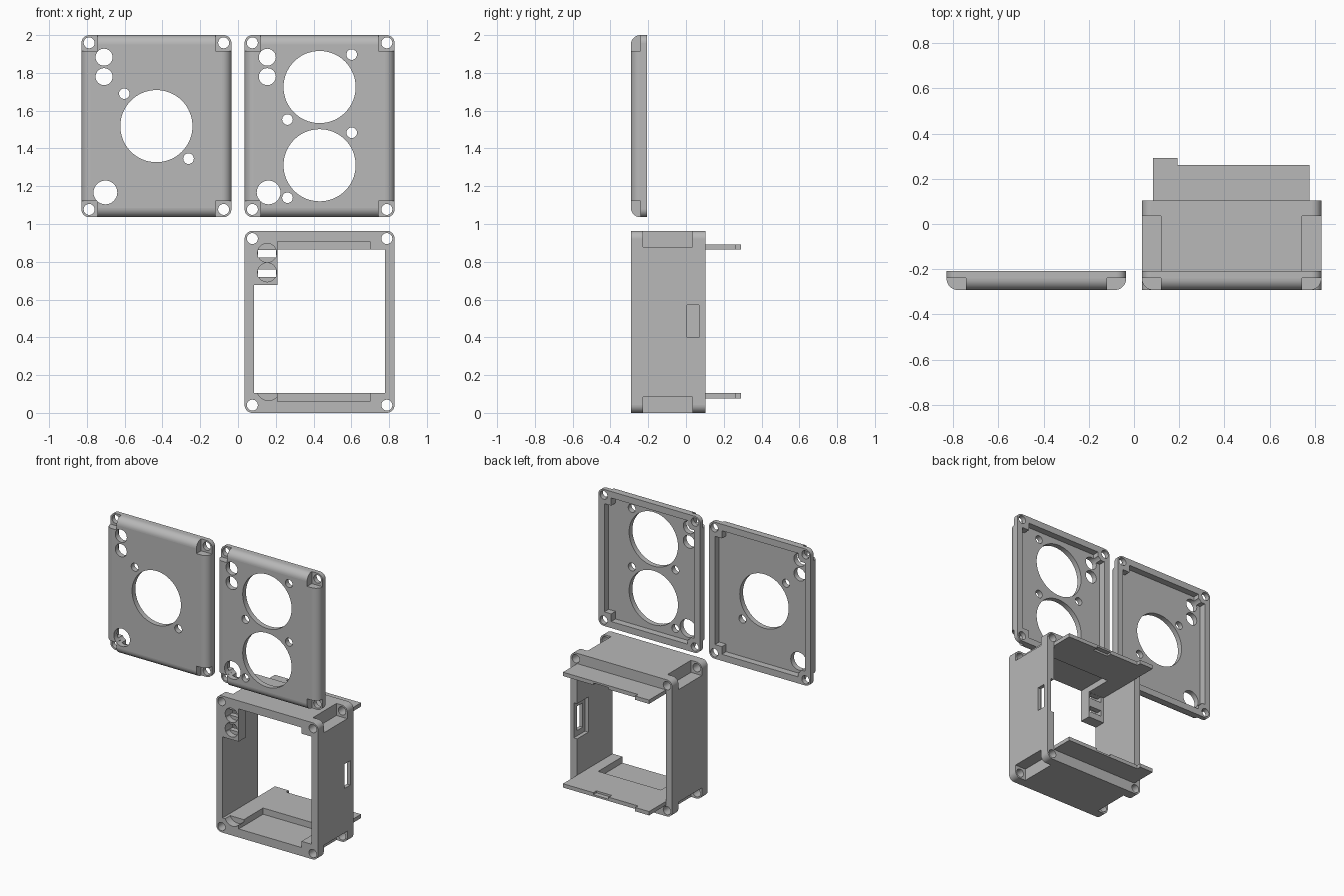
import bpy
import bmesh
from math import cos, sin, pi

cube = bpy.data.objects.get("Cube")
if cube:
    bpy.data.objects.remove(cube, do_unlink=True)

grey = bpy.data.materials.new("grey_plastic")
grey.use_nodes = True
grey.diffuse_color = (0.48, 0.48, 0.48, 1)
grey.node_tree.nodes["Principled BSDF"].inputs["Base Color"].default_value = (0.48, 0.48, 0.48, 1)

HW, HH = 0.397, 0.482             # half width and height of every shell
FRONT, COVER_BACK, BOX_BACK = -0.292, -0.207, 0.104
NOTCH, ROUND, INSET = 0.085, 0.042, 0.041
SIGNS = [(sx, sz) for sx in (-1, 1) for sz in (-1, 1)]


def prism(name, pts, a, b, axis="y", fillet=0):
    """Extrude a profile from a to b along y (points x,z) or z (points x,y)."""
    bm = bmesh.new()
    place = (lambda p, q, t: (p, t, q)) if axis == "y" else (lambda p, q, t: (p, q, t))
    face = bm.faces.new([bm.verts.new(place(p, q, a)) for p, q in pts])
    grown = bmesh.ops.extrude_face_region(bm, geom=[face])["geom"]
    for v in grown:
        if isinstance(v, bmesh.types.BMVert):
            v.co[1 if axis == "y" else 2] = b
    bmesh.ops.recalc_face_normals(bm, faces=bm.faces)
    if fillet:
        edges = [e for e in bm.edges if all(abs(v.co.y - a) < 1e-5 for v in e.verts)]
        bmesh.ops.bevel(bm, geom=edges, offset=fillet, segments=10, profile=0.5, affect="EDGES")
    mesh = bpy.data.meshes.new(name)
    bm.to_mesh(mesh)
    bm.free()
    mesh.materials.append(grey)
    obj = bpy.data.objects.new(name, mesh)
    bpy.context.collection.objects.link(obj)
    return obj


def rect(x0, x1, z0, z1):
    return [(x0, z0), (x1, z0), (x1, z1), (x0, z1)]


def circle(x, z, r, n=48):
    return [(x + r * cos(2 * pi * i / n), z + r * sin(2 * pi * i / n)) for i in range(n)]


def cut(obj, pts, a, b, axis="y"):
    cutter = prism("cutter", pts, a, b, axis)
    cutter.hide_render = True
    mod = obj.modifiers.new("cut", "BOOLEAN")
    mod.operation, mod.solver, mod.object = "DIFFERENCE", "EXACT", cutter
    bpy.context.view_layer.objects.active = obj
    bpy.ops.object.modifier_apply(modifier=mod.name)
    bpy.data.objects.remove(cutter, do_unlink=True)


def cut_corners(obj, cx, cz, notch_a, notch_b):
    """Screw pockets, rounded outer corners and screw holes."""
    for sx, sz in SIGNS:
        ox, oz = cx + sx * HW, cz + sz * HH
        out = 0.03
        cut(obj, rect(*sorted((ox + sx * out, ox - sx * NOTCH)),
                      *sorted((oz + sz * out, oz - sz * NOTCH))), notch_a, notch_b)
        arc = [(ox - sx * ROUND * (1 - cos(t)), oz - sz * ROUND * (1 - sin(t)))
               for t in [pi / 2 * i / 10 for i in range(11)]]
        arc += [(ox - sx * ROUND, oz + sz * out), (ox + sx * out, oz + sz * out),
                (ox + sx * out, oz - sz * ROUND)]
        cut(obj, arc, -0.4, 0.4)
        cut(obj, circle(ox - sx * INSET, oz - sz * INSET, 0.029, 32), -0.4, 0.4)


def finish(obj):
    """Smooth the curved faces, keep the flat ones flat."""
    bpy.ops.object.select_all(action="DESELECT")
    obj.select_set(True)
    bpy.context.view_layer.objects.active = obj
    bpy.ops.object.shade_smooth_by_angle(angle=pi / 6)
    for p in obj.data.polygons:
        if max(abs(c) for c in p.normal) > 0.9999:
            p.use_smooth = False


def cover(name, cx, holes):
    cz = 2 - HH
    obj = prism(name, rect(cx - HW, cx + HW, cz - HH, cz + HH), FRONT, COVER_BACK, fillet=0.05)
    # hollow back, leaving square corner bosses
    wall, boss, floor = 0.046, 0.1, -0.255
    for wx, wz in ((wall, boss), (boss, wall)):
        cut(obj, rect(cx - HW + wx, cx + HW - wx, cz - HH + wz, cz + HH - wz), floor, 0)
    cut_corners(obj, cx, cz, -0.4, -0.24)
    # indicator holes and button hole, then the socket holes
    common = [(-0.277, 0.365, 0.045), (-0.277, 0.262, 0.045), (-0.27, -0.351, 0.063)]
    for x, z, r in common + holes:
        cut(obj, circle(cx + x, cz + z, r, 64 if r > 0.1 else 32), -0.4, 0)
    finish(obj)


def socket(z):
    """One large opening with two diagonal screw holes."""
    return [(0, z, 0.191), (0.17, z + 0.172, 0.028), (-0.17, z - 0.172, 0.028)]


single = [(0, 0, 0.191), (-0.17, 0.172, 0.028), (0.17, -0.172, 0.028)]
cover("single_socket_cover", -0.432, single)
cover("double_socket_cover", 0.432, socket(0.207) + socket(-0.207))

# box frame
CX, CZ = 0.432, HH
X0, X1, Z0, Z1 = 0.084, 0.777, 0.104, 0.864
LED_X, LED_Z = 0.21, 0.676
box = prism("box_frame", rect(CX - HW, CX + HW, 0, 2 * HH), FRONT, BOX_BACK)

# inner opening, leaving the indicator holder at the front upper corner
cut(box, [(X0, Z0), (X1, Z0), (X1, Z1), (LED_X, Z1), (LED_X, LED_Z), (X0, LED_Z)], -0.4, 0.4)
cut(box, rect(X0, X1, LED_Z - 0.1, Z1), -0.212, 0.4)

# shallow recesses in the top and bottom walls
cut(box, rect(0.21, 0.70, Z1 - 0.1, 0.907), -0.4, -0.02)
cut(box, rect(0.21, 0.70, 0.06, Z0 + 0.1), -0.4, -0.02)
cut_corners(box, CX, CZ, -0.227, 0.035)

# indicator seats with slots, and button relief
for z in (0.847, 0.744):
    cut(box, circle(0.154, z, 0.05), -0.4, -0.25)
    cut(box, rect(0.106, 0.2, z - 0.025, z + 0.016), -0.4, -0.2)
cut(box, circle(0.162, 0.13, 0.064), -0.4, -0.235)

# side slot with an inner rebate open to the back
cut(box, rect(0.7, 0.9, 0.398, 0.57), 0.005, 0.068)
cut(box, rect(0.7, 0.803, 0.36, 0.608), -0.02, 0.2)
finish(box)

# rear tabs, mirrored top and bottom
step_x, tab_end, lip_end = 0.192, 0.262, 0.292
outline = [(X0, BOX_BACK), (X1, BOX_BACK), (X1, tab_end), (step_x, tab_end),
           (step_x, lip_end), (X0, lip_end)]
for name, z_in, s in (("upper_rear_tab", Z1, 1), ("lower_rear_tab", Z0, -1)):
    tab = prism(name, outline, *sorted((z_in, z_in + s * 0.027)), axis="z")
    cut(tab, rect(0.42, 0.54, 0.228, 0.3), *sorted((z_in - s * 0.02, z_in + s * 0.014)), axis="z")
    finish(tab)
